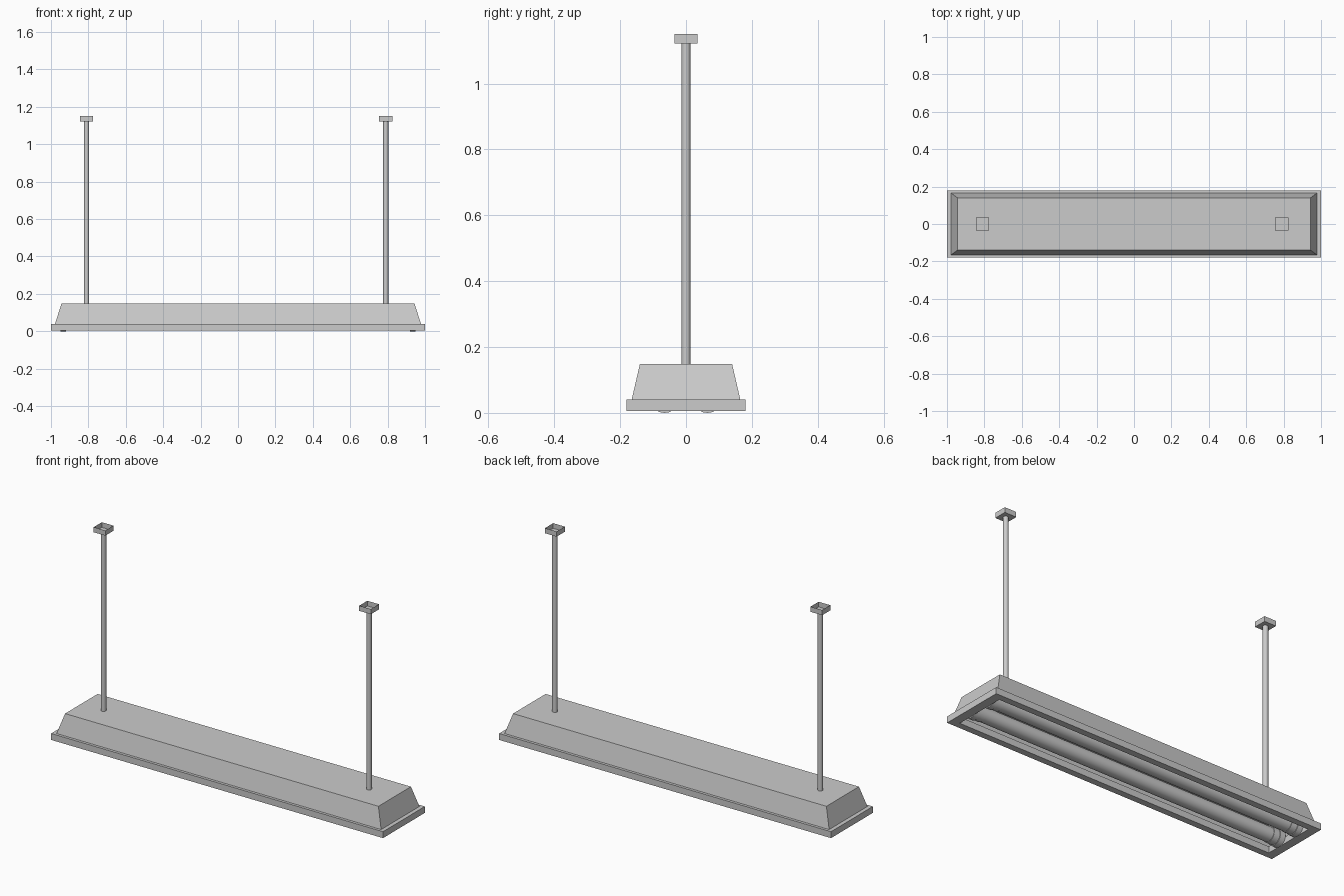
import bpy, bmesh, math
from mathutils import Matrix

if "Cube" in bpy.data.objects:
    bpy.data.objects.remove(bpy.data.objects["Cube"])


def make(name, bm, smooth=False):
    bmesh.ops.recalc_face_normals(bm, faces=bm.faces)
    mesh = bpy.data.meshes.new(name)
    bm.to_mesh(mesh)
    bm.free()
    ob = bpy.data.objects.new(name, mesh)
    bpy.context.collection.objects.link(ob)
    if smooth:
        bpy.ops.object.select_all(action='DESELECT')
        ob.select_set(True)
        bpy.context.view_layer.objects.active = ob
        bpy.ops.object.shade_smooth_by_angle(angle=math.radians(35))
    return ob


def rect_loft(name, rings, cap_start=False, cap_end=False, closed=False, x=0):
    """Join rectangular rings given as (half x, half y, z)."""
    bm = bmesh.new()
    loops = [[bm.verts.new((x + sx * hx, sy * hy, z))
              for sx, sy in ((-1, -1), (1, -1), (1, 1), (-1, 1))]
             for hx, hy, z in rings]
    pairs = list(zip(loops, loops[1:]))
    if closed:
        pairs.append((loops[-1], loops[0]))
    for a, b in pairs:
        for i in range(4):
            j = (i + 1) % 4
            bm.faces.new((a[i], a[j], b[j], b[i]))
    if cap_start:
        bm.faces.new(loops[0])
    if cap_end:
        bm.faces.new(loops[-1])
    return make(name, bm)


def lathe(name, profile, matrix, sides=24):
    """Spin (radius, height) points about the local z axis."""
    bm = bmesh.new()
    verts = [bm.verts.new((r, 0, h)) for r, h in profile]
    edges = [bm.edges.new(p) for p in zip(verts, verts[1:])]
    bmesh.ops.spin(bm, geom=verts + edges, cent=(0, 0, 0), axis=(0, 0, 1),
                   angle=math.tau, steps=sides, use_merge=True)
    bmesh.ops.remove_doubles(bm, verts=bm.verts, dist=1e-5)
    bmesh.ops.transform(bm, matrix=matrix, verts=bm.verts)
    return make(name, bm, True)


# Rim frame with a rectangular opening underneath
rect_loft("rim_frame", [(1.0, 0.18, 0.005), (1.0, 0.18, 0.04),
                        (0.952, 0.145, 0.04), (0.952, 0.145, 0.005)], closed=True)

# Tapered sheet housing, open at the bottom
rect_loft("housing", [(0.978, 0.165, 0.04), (0.944, 0.14, 0.148)], cap_end=True)

# Two lamp tubes with stepped end fittings
for side, y in (("front", -0.065), ("back", 0.065)):
    half = [(0, 0.965), (0.032, 0.965), (0.032, 0.95), (0.045, 0.95),
            (0.045, 0.92), (0.041, 0.92), (0.041, 0.885), (0.038, 0.885)]
    profile = half + [(r, -h) for r, h in reversed(half)]
    lathe(f"lamp_tube_{side}", profile,
          Matrix.Translation((0, y, 0.045)) @ Matrix.Rotation(math.pi / 2, 4, 'Y'))

# Hanging rods with open-topped ceiling boxes
for side, x in (("left", -0.81), ("right", 0.79)):
    lathe(f"rod_{side}", [(0, 0.146), (0.0135, 0.146), (0.0135, 1.122), (0, 1.122)],
          Matrix.Translation((x, 0, 0)), 16)
    rect_loft(f"ceiling_box_{side}", [(0.035, 0.035, 1.122), (0.035, 0.035, 1.15)],
              cap_start=True, x=x)
